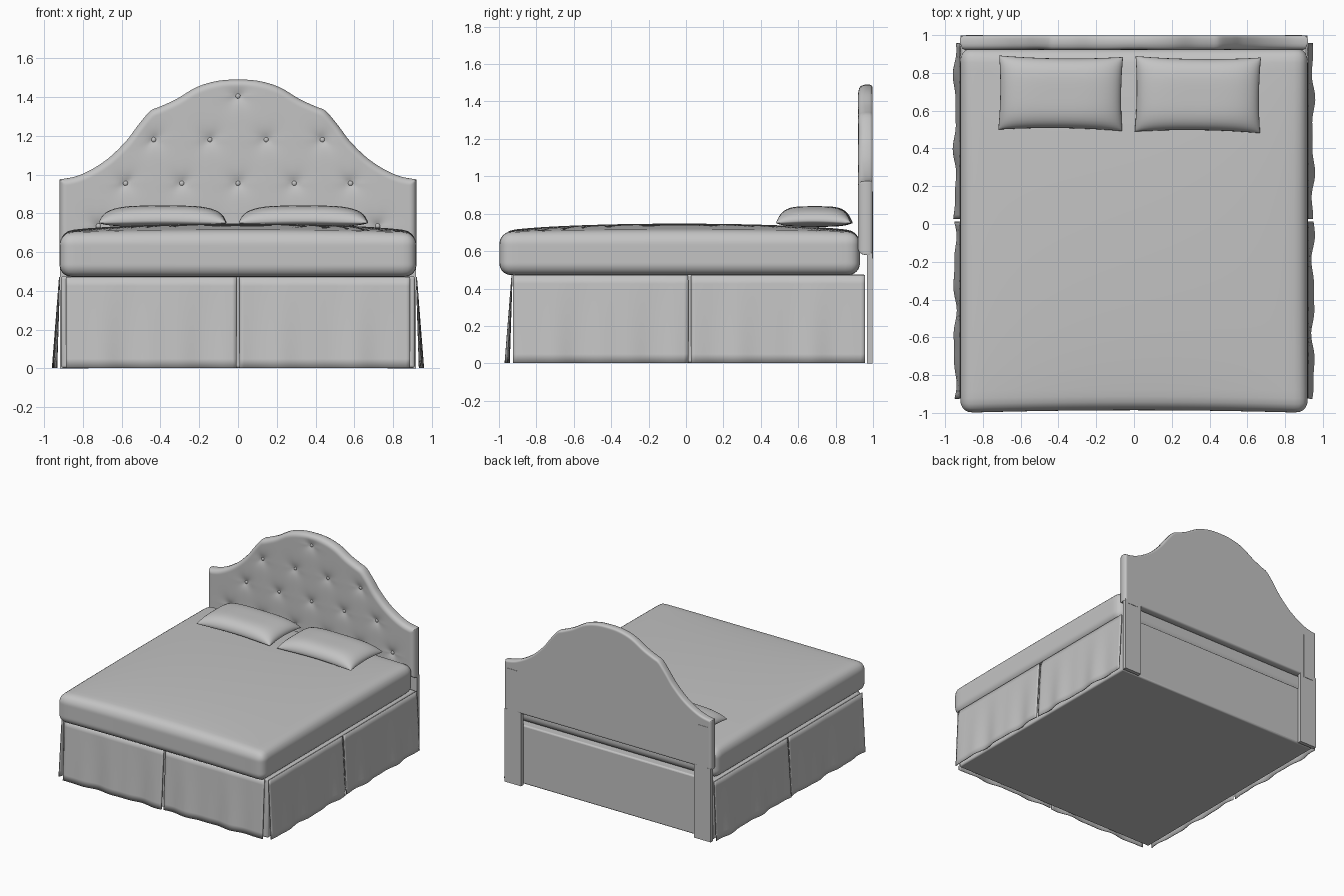
import bpy, bmesh, math
from mathutils import Vector

if "Cube" in bpy.data.objects:
    bpy.data.objects.remove(bpy.data.objects["Cube"])

fabric = bpy.data.materials.new("grey_fabric")
fabric.diffuse_color = (0.55, 0.55, 0.55, 1)
fabric.use_nodes = True
fabric.node_tree.nodes["Principled BSDF"].inputs["Base Color"].default_value = fabric.diffuse_color


def finish(name, bm, angle=35, fix_normals=True):
    if fix_normals:
        bmesh.ops.recalc_face_normals(bm, faces=bm.faces)
    me = bpy.data.meshes.new(name)
    bm.to_mesh(me)
    bm.free()
    ob = bpy.data.objects.new(name, me)
    bpy.context.collection.objects.link(ob)
    me.materials.append(fabric)
    bpy.ops.object.select_all(action='DESELECT')
    ob.select_set(True)
    bpy.context.view_layer.objects.active = ob
    bpy.ops.object.shade_smooth_by_angle(angle=math.radians(angle))
    return ob


def box(name, lo, hi, bevel=0.0):
    bm = bmesh.new()
    bmesh.ops.create_cube(bm, size=1)
    for v in bm.verts:
        v.co = Vector([a + (b - a) * (c + 0.5) for a, b, c in zip(lo, hi, v.co)])
    ob = finish(name, bm)
    if bevel:
        m = ob.modifiers.new("bevel", 'BEVEL')
        m.width, m.segments = bevel, 3
    return ob


def add_grid(bm, nu, nv, fn):
    """Grid of quads; fn maps u, v in 0..1 to a point."""
    g = [[bm.verts.new(fn(i / nu, j / nv)) for j in range(nv + 1)] for i in range(nu + 1)]
    for i in range(nu):
        for j in range(nv):
            bm.faces.new((g[i][j], g[i + 1][j], g[i + 1][j + 1], g[i][j + 1]))
    return g


def rim(g):
    """Boundary loop of a grid."""
    return (g[0] + [r[-1] for r in g[1:-1]] + g[-1][::-1] + [r[0] for r in g[-2:0:-1]])


# Headboard: arched outline, padded tufted front, flat back
ARCH = [(0, 1.49), (.11, 1.482), (.215, 1.45), (.32, 1.388), (.41, 1.347), (.45, 1.33),
        (.515, 1.255), (.575, 1.175), (.68, 1.075), (.81, 1.0), (.92, .975)]
HALF_W, LOW = 0.92, 0.58


def arch(x):
    x = min(abs(x), HALF_W)
    n = len(ARCH)
    slope = [0] + [(ARCH[k + 1][1] - ARCH[k - 1][1]) / (ARCH[k + 1][0] - ARCH[k - 1][0])
                   for k in range(1, n - 1)] + [-.15]
    k = max(i for i in range(n - 1) if ARCH[i][0] <= x)
    (x0, z0), (x1, z1) = ARCH[k], ARCH[k + 1]
    h = x1 - x0
    t = (x - x0) / h
    return ((2*t**3 - 3*t*t + 1) * z0 + (t**3 - 2*t*t + t) * h * slope[k]
            + (3*t*t - 2*t**3) * z1 + (t**3 - t*t) * h * slope[k + 1])


buttons = [(0, 1.405)]
buttons += [(x, 1.18) for x in (-.435, -.145, .145, .435)]
buttons += [(x, .955) for x in (-.58, -.29, 0, .29, .58)]
buttons += [(x, .735) for x in (-.72, -.435, -.145, .145, .435, .72)]


def dimple(x, z):
    total = 0
    for bx, bz in buttons:
        dx, dz = x - bx, z - bz
        d = math.hypot(dx, dz)
        fold = 0.75 + 0.25 * abs(math.sin(2 * math.atan2(dz, dx)))
        total += 0.024 * math.exp(-d / (0.038 * fold))
    return total


def panel_point(front):
    def fn(u, v):
        s = math.sin((u - .5) * math.pi)
        x = HALF_W * (0.5 * s + (u - .5))
        top = arch(x)
        w = 0.5 * (0.5 - 0.5 * math.cos(v * math.pi)) + 0.5 * v
        z = LOW + (top - LOW) * w
        tilt = (arch(x + .01) - arch(x - .01)) / .02
        d = min(HALF_W - abs(x), z - LOW, (top - z) / math.hypot(1, tilt))
        r = 0.035 if front else 0.015
        e = max(r - d, 0)
        inset = r - math.sqrt(max(r * r - e * e, 0))
        return (x, .92 + inset + dimple(x, z), z) if front else (x, .997 - inset, z)
    return fn


bm = bmesh.new()
a = rim(add_grid(bm, 130, 80, panel_point(True)))
b = rim(add_grid(bm, 130, 80, panel_point(False)))
for k in range(len(a)):
    m = (k + 1) % len(a)
    bm.faces.new((a[k], a[m], b[m], b[k]))
finish("headboard", bm, 50)

# Tufting buttons
bm = bmesh.new()
for bx, bz in buttons:
    ball = bmesh.ops.create_uvsphere(bm, u_segments=12, v_segments=8, radius=0.013)
    for v in ball['verts']:
        v.co = (v.co.x + bx, v.co.y * .6 + .938, v.co.z + bz)
finish("headboard_buttons", bm, 60)

# Headboard legs: wide foot and narrow strip fixed to the back
for side, s in (("left", -1), ("right", 1)):
    xs = sorted((s * .77, s * .918))
    box(side + "_headboard_leg", (xs[0], .967, 0), (xs[1], .997, LOW + .01))
    xs = sorted((s * .80, s * .89))
    box(side + "_leg_strip", (xs[0], .98, LOW - .02), (xs[1], 1.0, .92))

# Base under the mattress
box("bed_base", (-.912, -.922, 0.003), (.912, .958, .475), .012)

# Mattress: rounded block with a crowned top
bm = bmesh.new()
half, R = Vector((.92, .965, .115)), .065
bmesh.ops.create_cube(bm, size=2)
bmesh.ops.subdivide_edges(bm, edges=bm.edges, cuts=31, use_grid_fill=True)
for v in bm.verts:
    p = Vector([h * (.75 * math.sin(c * math.pi / 2) + .25 * c) for h, c in zip(half, v.co)])
    core = Vector([max(-h + R, min(h - R, c)) for h, c in zip(half, p)])
    p = core + (p - core).normalized() * R
    u, w = p.x / half.x, p.y / half.y
    lift = max(0, (1 - u * u) * (1 - w * w)) ** .6 * max(0, p.z / half.z)
    p.z += .046 * lift
    p.y += .014 * (1 - u * u) * max(0, -w) ** 4
    v.co = p + Vector((0, -.035, .586))
finish("mattress", bm, 60)


# Pillows: pinched corners, puffed middle
def pillow(name, cx, cy, hx, hy, turn):
    def side(sign):
        def fn(u, v):
            a, b = math.sin((u - .5) * math.pi), math.sin((v - .5) * math.pi)
            x = a * hx * (1 - .025 * (1 - b * b))
            y = b * hy * (1 - .06 * (1 - a * a))
            puff = max(0, (1 - a ** 4) * (1 - b ** 4)) ** .5
            z = .762 + (.078 * puff if sign > 0 else -.032 * puff)
            z -= .012 * a * a * b * b
            return (cx + x - turn * y, cy + y + turn * x, z)
        return fn
    bm = bmesh.new()
    add_grid(bm, 28, 22, side(1))
    add_grid(bm, 28, 22, side(-1))
    bmesh.ops.remove_doubles(bm, verts=bm.verts, dist=1e-5)
    finish(name, bm, 70)


pillow("left_pillow", -.388, .692, .328, .196, -.012)
pillow("right_pillow", .338, .685, .332, .2, -.012)


# Skirt: flared, gently rippled cloth panels
def skirt(name, start, end, place, seed):
    def fn(u, v):
        t = start + (end - start) * u
        drop = 1 - v
        ripple = .007 * math.sin(t * 17 + seed) + .004 * math.sin(t * 31 + seed * 2)
        return place(t, .008 + drop * (.026 + ripple), .003 + .469 * v)
    bm = bmesh.new()
    add_grid(bm, 40, 10, fn)
    ob = finish(name, bm, 60)
    m = ob.modifiers.new("cloth", 'SOLIDIFY')
    m.thickness, m.offset = .006, 0


for side, s in (("left", -1), ("right", 1)):
    wall = lambda t, out, z, s=s: (s * (.912 + out), t, z)
    skirt(side + "_skirt_front_half", -.925, .012, wall, 1.0 + s)
    skirt(side + "_skirt_back_half", .026, .957, wall, 2.0 + s)
    skirt("front_skirt_" + side, s * .008, s * .888,
          lambda t, out, z: (t, -.922 - out, z), 3.0 + s)
